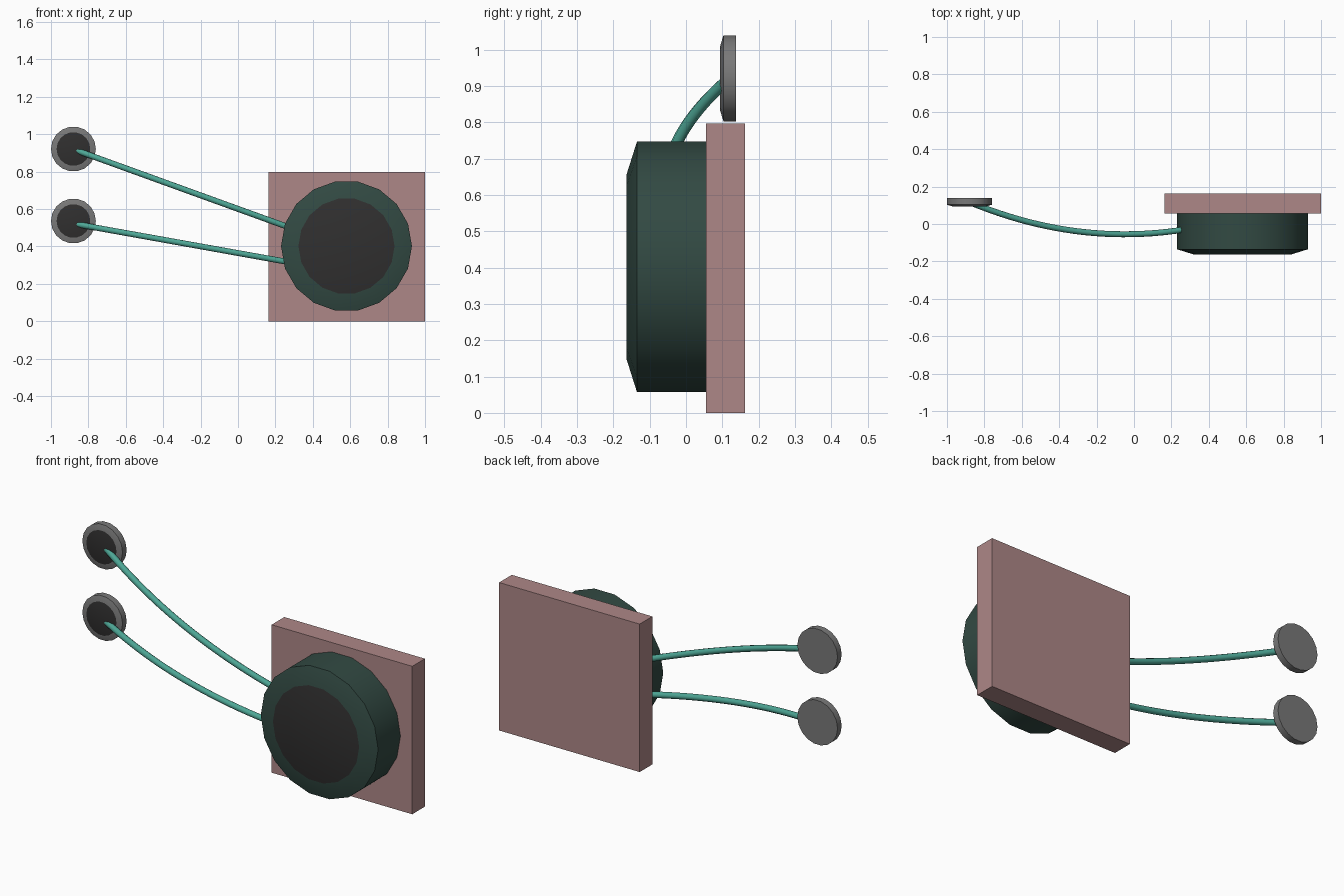
import bpy
import bmesh
from math import cos, sin, tau, radians

cube = bpy.data.objects.get("Cube")
if cube:
    bpy.data.objects.remove(cube, do_unlink=True)


def material(name, rgb):
    mat = bpy.data.materials.new(name)
    mat.use_nodes = True
    mat.diffuse_color = (*rgb, 1)
    mat.node_tree.nodes["Principled BSDF"].inputs["Base Color"].default_value = (*rgb, 1)
    return mat


PINK = material("dusty pink", (0.42, 0.245, 0.245))
GREEN = material("dark green", (0.032, 0.068, 0.056))
TEAL = material("teal", (0.075, 0.38, 0.30))
GREY = material("mid grey", (0.19, 0.19, 0.19))
BLACK = material("charcoal", (0.03, 0.029, 0.029))


def add_object(name, data, *mats):
    obj = bpy.data.objects.new(name, data)
    bpy.context.collection.objects.link(obj)
    for mat in mats:
        data.materials.append(mat)
    bpy.ops.object.select_all(action="DESELECT")
    obj.select_set(True)
    bpy.context.view_layer.objects.active = obj
    return obj


def chamfered_disc(name, x, z, profile, body, face, sides=18):
    """Disc along y; profile runs back to front as (y, radius)."""
    bm = bmesh.new()
    rings = [[bm.verts.new((x + r * cos(tau * i / sides), y, z + r * sin(tau * i / sides)))
              for i in range(sides)] for y, r in profile]
    for a, b in zip(rings, rings[1:]):
        for i in range(sides):
            j = (i + 1) % sides
            bm.faces.new((a[i], a[j], b[j], b[i]))
    bm.faces.new(rings[0])
    bm.faces.new(rings[-1]).material_index = 1
    bmesh.ops.recalc_face_normals(bm, faces=bm.faces)
    mesh = bpy.data.meshes.new(name)
    bm.to_mesh(mesh)
    bm.free()
    add_object(name, mesh, body, face)
    bpy.ops.object.shade_smooth_by_angle(angle=radians(30))


def wire_y(x):
    """Shared forward sag of both wires."""
    return 0.25 * (x + 0.05) ** 2 - 0.055


def wire(name, x0, z0, x1, z1):
    curve = bpy.data.curves.new(name, "CURVE")
    curve.dimensions = "3D"
    curve.bevel_depth = 0.016
    curve.bevel_resolution = 3
    curve.use_fill_caps = True
    spline = curve.splines.new("BEZIER")
    spline.resolution_u = 24
    spline.bezier_points.add(1)
    third = (x1 - x0) / 3
    rise = (z1 - z0) / 3
    for point, x, z in zip(spline.bezier_points, (x0, x1), (z0, z1)):
        slope = 0.5 * (x + 0.05)
        point.handle_left_type = point.handle_right_type = "FREE"
        point.co = (x, wire_y(x), z)
        point.handle_left = (x - third, wire_y(x) - slope * third, z - rise)
        point.handle_right = (x + third, wire_y(x) + slope * third, z + rise)
    add_object(name, curve, TEAL)
    bpy.ops.object.convert(target="MESH")
    bpy.ops.object.shade_smooth_by_angle(angle=radians(50))


# Square back plate
bm = bmesh.new()
bmesh.ops.create_cube(bm, size=1)
bmesh.ops.scale(bm, vec=(0.838, 0.108, 0.797), verts=bm.verts)
bmesh.ops.translate(bm, vec=(0.581, 0.109, 0.3985), verts=bm.verts)
plate = bpy.data.meshes.new("back_plate")
bm.to_mesh(plate)
bm.free()
add_object("back_plate", plate, PINK)

# Round drum with a dark front face
chamfered_disc("drum", 0.58, 0.402,
               [(0.06, 0.35), (-0.135, 0.35), (-0.164, 0.257)], GREEN, BLACK)

# Two round pads
for label, height in (("upper", 0.921), ("lower", 0.536)):
    chamfered_disc(label + "_pad", -0.88, height,
                   [(0.138, 0.12), (0.103, 0.12), (0.094, 0.09)], GREY, BLACK)

# Wires from the pads into the drum
wire("upper_wire", -0.86, 0.912, 0.35, 0.474)
wire("lower_wire", -0.88, 0.522, 0.35, 0.302)
